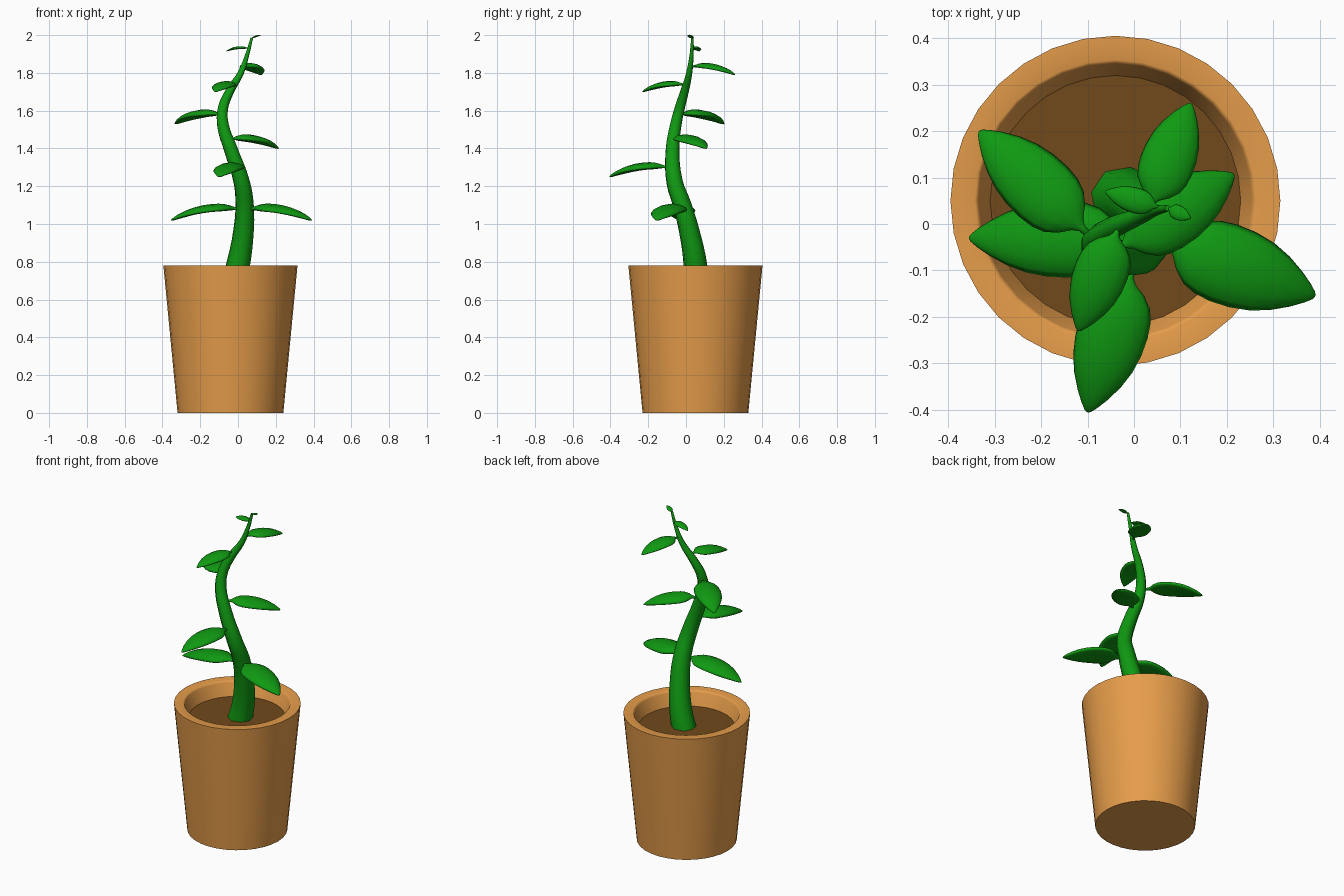
import bpy, math
from mathutils import Vector

if "Cube" in bpy.data.objects:
    bpy.data.objects.remove(bpy.data.objects["Cube"])

POT = Vector((-0.04, 0.05, 0))


def material(name, rgb):
    m = bpy.data.materials.new(name)
    m.diffuse_color = (*rgb, 1)
    m.use_nodes = True
    m.node_tree.nodes["Principled BSDF"].inputs["Base Color"].default_value = m.diffuse_color
    return m


clay = material("clay", (0.79, 0.337, 0.069))
earth = material("earth", (0.163, 0.067, 0.011))
green = material("green", (0.005, 0.32, 0.006))


def loft(name, rings, mat, angle):
    """Skin equal-sized closed rings and cap both ends."""
    n = len(rings[0])
    verts = [p for r in rings for p in r]
    faces = [(i * n + j, i * n + (j + 1) % n, (i + 1) * n + (j + 1) % n, (i + 1) * n + j)
             for i in range(len(rings) - 1) for j in range(n)]
    faces += [tuple(reversed(range(n))), tuple(range(len(verts) - n, len(verts)))]
    me = bpy.data.meshes.new(name)
    me.from_pydata(verts, [], faces)
    ob = bpy.data.objects.new(name, me)
    bpy.context.collection.objects.link(ob)
    me.materials.append(mat)
    bpy.ops.object.select_all(action='DESELECT')
    ob.select_set(True)
    bpy.context.view_layer.objects.active = ob
    bpy.ops.object.shade_smooth_by_angle(angle=math.radians(angle))
    return ob


def circle(r, z, n=32):
    return [POT + Vector((r * math.cos(a), r * math.sin(a), z))
            for a in (2 * math.pi * k / n for k in range(n))]


# Pot: tapered wall, flat rim with softened inner edge, recessed inside
loft("pot", [circle(r, z) for r, z in
             [(0.28, 0), (0.355, 0.78), (0.303, 0.78), (0.298, 0.778), (0.294, 0.77),
              (0.268, 0.69), (0.25, 0.64)]], clay, 50)
# Soil disc
loft("soil", [circle(0.26, 0.66), circle(0.27, 0.695)], earth, 30)

# Stem: winding tapered curve (x, y, z, radius)
path = [(-0.025, 0.055, 0.68, 0.070), (0.0, 0.05, 0.78, 0.064), (0.028, 0.02, 0.95, 0.056),
        (0.035, -0.02, 1.1, 0.050), (0.02, -0.06, 1.22, 0.045), (-0.04, -0.071, 1.4, 0.038),
        (-0.079, -0.055, 1.52, 0.033), (-0.08, -0.034, 1.61, 0.029), (-0.045, -0.008, 1.7, 0.024),
        (0.015, 0.017, 1.8, 0.017), (0.05, 0.03, 1.9, 0.011), (0.073, 0.034, 1.985, 0.007)]
cu = bpy.data.curves.new("stem", 'CURVE')
cu.dimensions = '3D'
cu.bevel_depth = 1
cu.bevel_resolution = 2
cu.resolution_u = 4
cu.use_fill_caps = True
sp = cu.splines.new('BEZIER')
sp.bezier_points.add(len(path) - 1)
for bp, (x, y, z, r) in zip(sp.bezier_points, path):
    bp.co, bp.radius = (x, y, z), r
    bp.handle_left_type = bp.handle_right_type = 'AUTO'
cu.materials.append(green)
stem = bpy.data.objects.new("stem", cu)
bpy.context.collection.objects.link(stem)
bpy.ops.object.select_all(action='DESELECT')
stem.select_set(True)
bpy.context.view_layer.objects.active = stem
bpy.ops.object.convert(target='MESH')
bpy.ops.object.shade_smooth_by_angle(angle=math.radians(50))

# Leaf outline: position along leaf, share of half width, share of half thickness
OUTLINE = [(0, .10, .4), (.09, .11, .4), (.13, .24, .5), (.18, .55, .7), (.25, .82, .9),
           (.33, .95, 1), (.43, 1, 1), (.55, .98, 1), (.67, .88, .95), (.78, .70, .85),
           (.88, .46, .65), (.95, .25, .45), (.99, .10, .2), (1, .03, .05)]


def leaf(name, base, tip, width, arch=0.09):
    """Plump arched leaf with drooping edges, on a short stalk."""
    base, tip = Vector(base), Vector(tip)
    axis = tip - base
    length = axis.length
    side = Vector((-axis.y, axis.x, 0)).normalized()
    rings = []
    for t, w, h in OUTLINE:
        c = base + axis * t + Vector((0, 0, 4 * arch * length * t * (1 - t)))
        ring = []
        for k in range(12):
            a = 2 * math.pi * k / 12
            u, v = math.cos(a) * w, math.sin(a) * h
            lift = v * width * 0.125 - 0.08 * width * u * u
            ring.append(c + side * (u * width / 2) + Vector((0, 0, lift)))
        rings.append(ring)
    loft(name, rings, green, 180)


LEAVES = [
    ((0.045, -0.03, 1.075), (0.39, -0.155, 1.02), 0.175),
    ((0.02, -0.035, 1.075), (-0.355, -0.03, 1.02), 0.165),
    ((0.0, -0.085, 1.297), (-0.10, -0.405, 1.25), 0.152),
    ((-0.045, -0.06, 1.447), (0.215, 0.107, 1.40), 0.147),
    ((-0.09, -0.03, 1.577), (-0.333, 0.20, 1.53), 0.15),
    ((-0.03, 0.0, 1.735), (-0.12, -0.23, 1.70), 0.117),
    ((0.03, 0.025, 1.832), (0.122, 0.26, 1.79), 0.118),
    ((0.06, 0.034, 1.928), (-0.062, 0.07, 1.915), 0.055),
    ((0.07, 0.036, 1.98), (0.122, 0.012, 1.999), 0.032),
]
for i, (b, t, w) in enumerate(LEAVES, 1):
    leaf(f"leaf_{i}", b, t, w)
